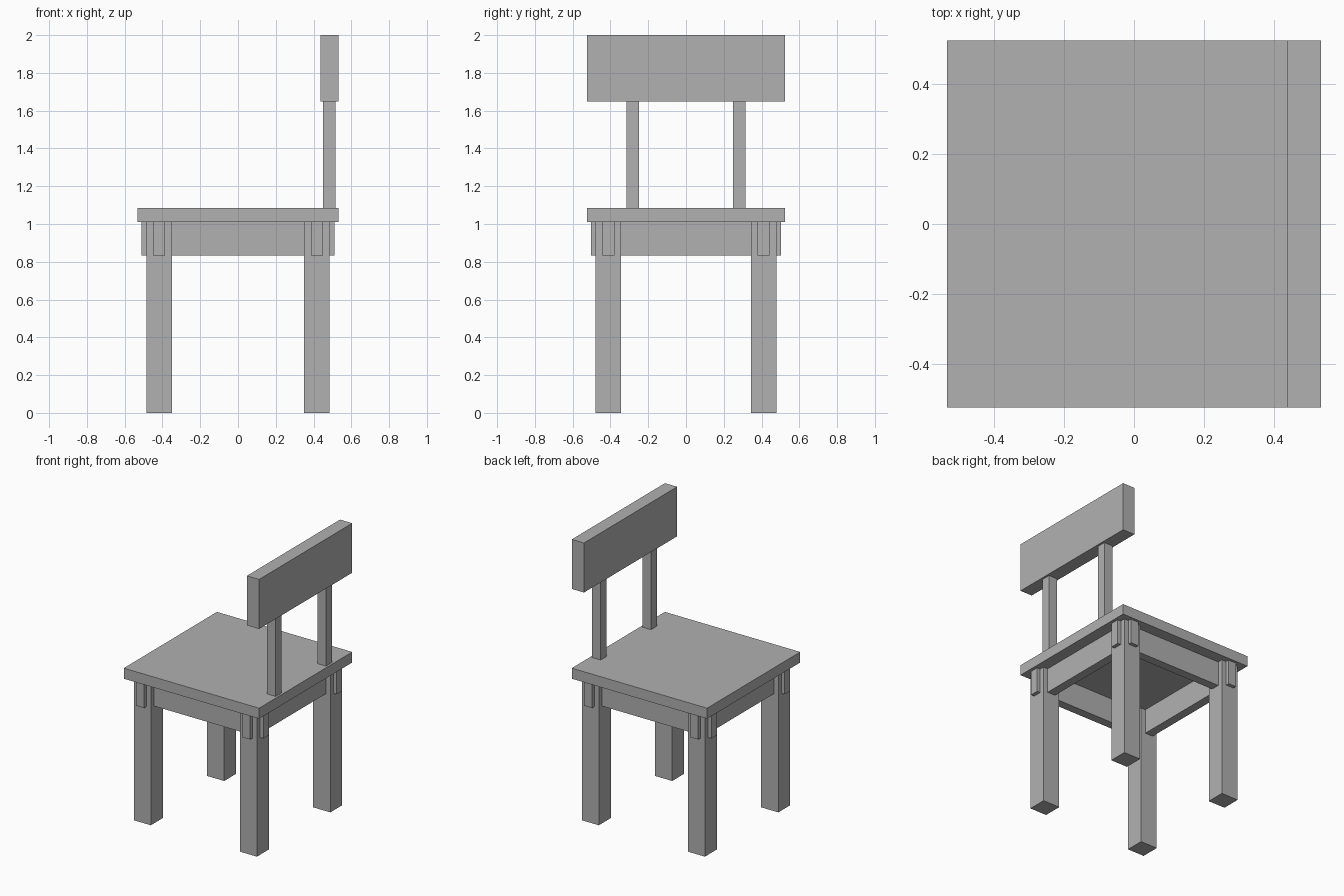
import bpy

if "Cube" in bpy.data.objects:
    bpy.data.objects.remove(bpy.data.objects["Cube"])

# Darker grey shared by every part
grey = bpy.data.materials.new("dark_grey")
grey.diffuse_color = (0.44, 0.44, 0.44, 1)
grey.use_nodes = True
grey.node_tree.nodes["Principled BSDF"].inputs["Base Color"].default_value = grey.diffuse_color


def box(name, x, y, z):
    """Add a box spanning the given (min, max) ranges."""
    spans = (x, y, z)
    centre = [(a + b) / 2 for a, b in spans]
    bpy.ops.mesh.primitive_cube_add(size=1, location=centre)
    obj = bpy.context.object
    obj.name = name
    obj.scale = [b - a for a, b in spans]
    bpy.ops.object.transform_apply(location=False, rotation=False, scale=True)
    obj.data.materials.append(grey)
    return obj


def span(side, near, far):
    """Range from near to far on the chosen side of the centre."""
    return tuple(sorted((side * near, side * far)))


APRON_Z = (0.833, 1.01)

# Seat slab
box("seat", (-0.532, 0.532), (-0.523, 0.523), (1.01, 1.085))

# Four legs
for sx, x_name in ((-1, "left"), (1, "right")):
    for sy, y_name in ((-1, "front"), (1, "back")):
        box(f"{y_name}_{x_name}_leg", span(sx, 0.35, 0.484),
            span(sy, 0.345, 0.479), (0, 1.01))

# Apron rails, whose ends pass through the legs
for s, name in ((-1, "front"), (1, "back")):
    box(f"{name}_apron", (-0.51, 0.51), span(s, 0.379, 0.442), APRON_Z)
for s, name in ((-1, "left"), (1, "right")):
    box(f"{name}_apron", span(s, 0.386, 0.449), (-0.504, 0.504), APRON_Z)

# Backrest posts and board
for s, name in ((-1, "front"), (1, "back")):
    box(f"{name}_backrest_post", (0.45, 0.517), span(s, 0.249, 0.315), (1.085, 1.648))
box("backrest", (0.436, 0.532), (-0.523, 0.523), (1.648, 2.0))
